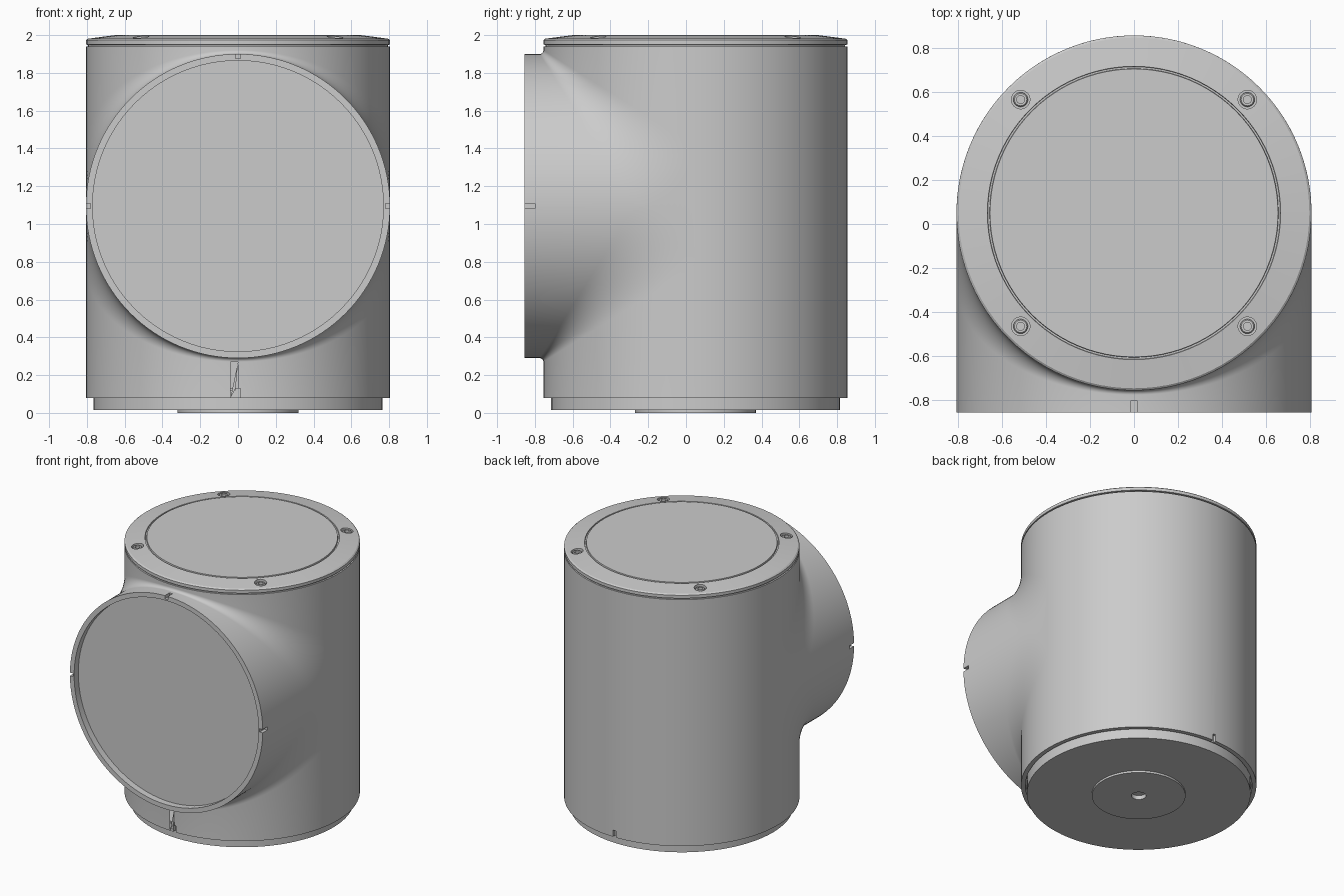
import bpy, bmesh
from math import sin, cos, pi, radians
from mathutils import Vector, Matrix

cube = bpy.data.objects.get("Cube")
if cube:
    bpy.data.objects.remove(cube, do_unlink=True)

R = 0.805          # radius of both tubes
CY, CZ = 0.05, 1.095   # tube axes
TOP, BOTTOM, FRONT = 1.94, 0.08, -0.855
STEPS, ARC = 64, 12

grey = bpy.data.materials.new("plain grey")
grey.use_nodes = True
grey.diffuse_color = (0.6, 0.6, 0.6, 1)
shader = grey.node_tree.nodes["Principled BSDF"]
shader.inputs["Base Color"].default_value = grey.diffuse_color
shader.inputs["Roughness"].default_value = 0.6


def add_grid(bm, rows):
    verts = [[bm.verts.new(p) for p in row] for row in rows]
    for a, b in zip(verts, verts[1:]):
        for i in range(len(a) - 1):
            bm.faces.new((a[i], a[i + 1], b[i + 1], b[i]))


def finish(bm, name):
    bmesh.ops.remove_doubles(bm, verts=bm.verts[:], dist=1e-5)
    bmesh.ops.recalc_face_normals(bm, faces=bm.faces[:])
    mesh = bpy.data.meshes.new(name)
    bm.to_mesh(mesh)
    bm.free()
    mesh.materials.append(grey)
    ob = bpy.data.objects.new(name, mesh)
    bpy.context.collection.objects.link(ob)
    return ob


def activate(ob):
    bpy.ops.object.select_all(action="DESELECT")
    ob.select_set(True)
    bpy.context.view_layer.objects.active = ob


def smooth(ob):
    activate(ob)
    bpy.ops.object.shade_smooth_by_angle(angle=radians(25))


def lathe(name, profile, x=0, y=CY, seg=96):
    bm = bmesh.new()
    angles = [2 * pi * i / seg for i in range(seg + 1)]
    add_grid(bm, [[(x + r * cos(a), y + r * sin(a), z) for r, z in profile] for a in angles])
    return finish(bm, name)


def box(name, centre, size):
    bm = bmesh.new()
    bmesh.ops.create_cube(bm, size=1, matrix=Matrix.Translation(centre) @ Matrix.Diagonal((*size, 1)))
    return finish(bm, name)


def disc(r, low, high):
    return [(0, low), (r, low), (r, high), (0, high)]


def cut(ob, cutter):
    cutter.hide_render = True
    mod = ob.modifiers.new("cut", "BOOLEAN")
    mod.operation, mod.solver, mod.object = "DIFFERENCE", "EXACT", cutter
    activate(ob)
    bpy.ops.object.modifier_apply(modifier=mod.name)
    bpy.data.objects.remove(cutter, do_unlink=True)


# Housing: upright tube and front port, joined by a fillet that narrows to the crown
def blend(t):
    return 0.02 + 0.3 * (1 - sin(t))


def column(t, side):
    """Line from tube end, round the fillet, out to the port rim."""
    s, w = R * sin(t), blend(t)
    end = TOP if side > 0 else BOTTOM
    pts = [(R * cos(t), CY - s, end)]
    for k in range(ARC + 1):
        a = pi / 2 * k / ARC
        pts.append((R * cos(t), CY - s - w + w * cos(a), CZ + side * (s + w - w * sin(a))))
    return pts + [(R * cos(t), FRONT, CZ + side * s)]


bm = bmesh.new()
angles = [pi * i / STEPS for i in range(STEPS + 1)]
for side in (1, -1):
    add_grid(bm, [column(t, side) for t in angles])
levels = (TOP, CZ + blend(0), CZ - blend(0), BOTTOM)
add_grid(bm, [[(R * cos(t), CY + R * sin(t), z) for z in levels] for t in angles])
for t in (0, pi):   # flat patch where the tubes touch at the sides
    add_grid(bm, [column(t, 1)[1:-1], column(t, -1)[1:-1]])
bmesh.ops.remove_doubles(bm, verts=bm.verts[:], dist=1e-5)
bmesh.ops.holes_fill(bm, edges=[e for e in bm.edges if e.is_boundary], sides=0)
housing = finish(bm, "housing")

# Recesses in the port and the underside
port_cut = lathe("port_recess_cutter", disc(0.77, -0.05, 0.2), y=0)
port_cut.data.transform(Matrix.Translation((0, FRONT + 0.05, CZ)) @ Matrix.Rotation(pi / 2, 4, "X")
                        @ Matrix.Translation((0, 0, 0.05)))
cut(housing, port_cut)
cut(housing, lathe("base_recess_cutter", disc(0.775, -0.1, 0.12)))

# Alignment notches on the rims
for i, (x, z) in enumerate(((R, CZ), (-R, CZ), (0, CZ + R))):
    size = (0.025, 0.11, 0.05) if x == 0 else (0.05, 0.11, 0.025)
    cut(housing, box("port_notch_cutter", (x, FRONT, z), size))
for y in (CY - R, CY + R):
    cut(housing, box("base_notch_cutter", (0, y, BOTTOM), (0.025, 0.05, 0.1)))
smooth(housing)

# Lid with sloped border and a fine groove round its centre panel
lid = lathe("lid", [(0, 1.93), (0.793, 1.93), (0.793, 1.948), (R, 1.95), (R, 1.973),
                    (0.795, 1.981), (0.665, 1.998), (0.663, 1.99), (0.655, 1.99),
                    (0.653, 2.0), (0, 2.0)])
screw_spots = [(x, CY + y) for x in (-0.514, 0.514) for y in (-0.514, 0.514)]
for x, y in screw_spots:
    cut(lid, lathe("screw_hole_cutter", disc(0.042, 1.957, 2.1), x, y, 32))
smooth(lid)

# Socket screws
for i, (x, y) in enumerate(screw_spots):
    smooth(lathe("lid_screw_%d" % (i + 1), [
        (0, 1.95), (0.033, 1.95), (0.033, 1.978), (0.028, 1.984),
        (0.018, 1.984), (0.018, 1.966), (0, 1.966)], x, y, 24))

# Base plate with centre boss and hole
smooth(lathe("base_plate", [(0, 0.13), (0.765, 0.13), (0.765, 0.015), (0.32, 0.015),
                            (0.32, 0), (0.05, 0), (0.05, 0.03), (0, 0.03)]))
